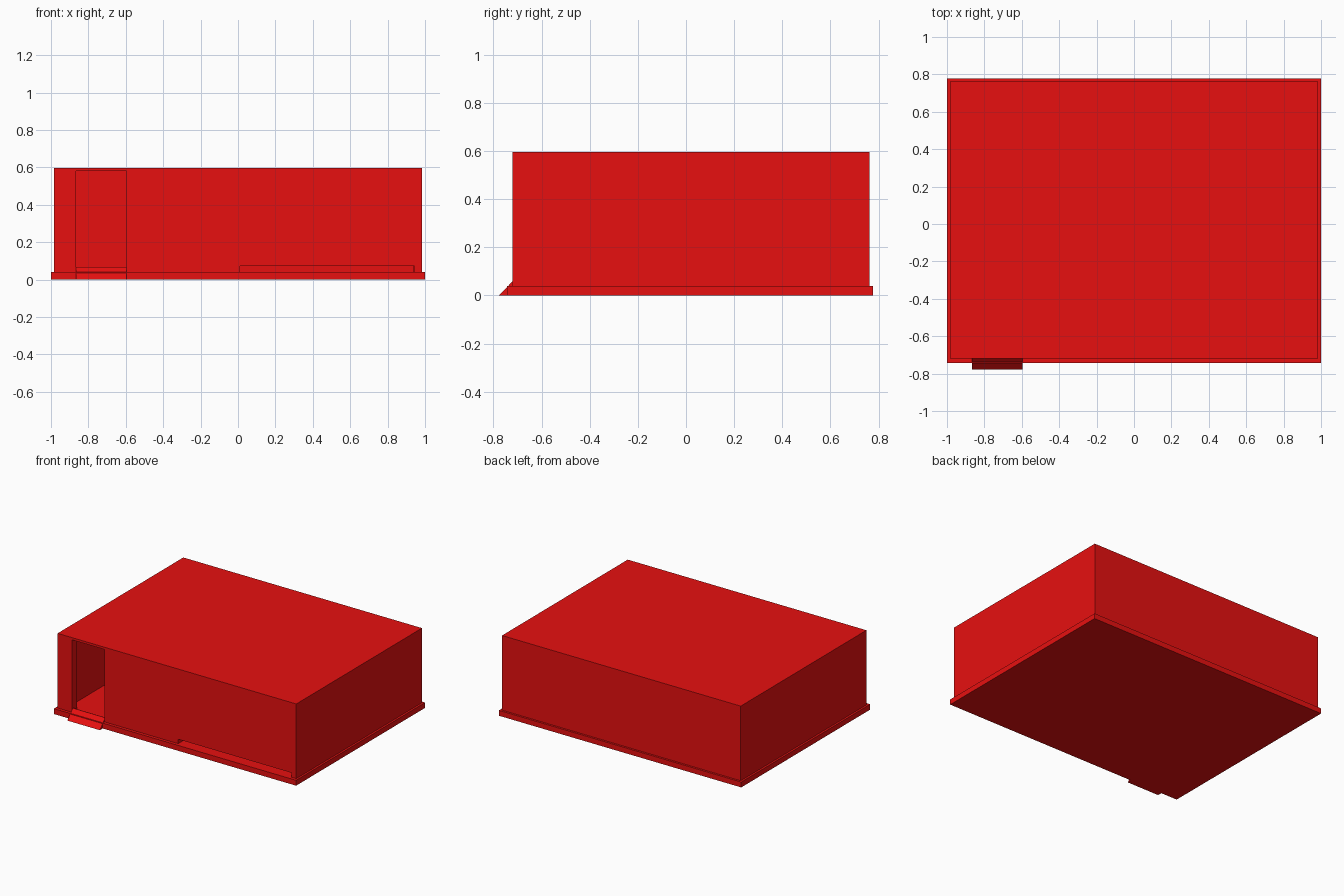
import bpy
import bmesh

default = bpy.data.objects.get("Cube")
if default:
    bpy.data.objects.remove(default, do_unlink=True)

# Single paint colour
red = bpy.data.materials.new("bright_red")
red.use_nodes = True
colour = (0.8, 0.005, 0.005, 1)
red.diffuse_color = colour
red.node_tree.nodes["Principled BSDF"].inputs["Base Color"].default_value = colour


def finish(name, bm):
    bmesh.ops.recalc_face_normals(bm, faces=bm.faces)
    mesh = bpy.data.meshes.new(name)
    bm.to_mesh(mesh)
    bm.free()
    mesh.materials.append(red)
    obj = bpy.data.objects.new(name, mesh)
    bpy.context.scene.collection.objects.link(obj)
    return obj


def box(name, x, y, z):
    """Box from (low, high) pairs along each axis."""
    bm = bmesh.new()
    bmesh.ops.create_cube(bm, size=1)
    for v in bm.verts:
        for i, span in enumerate((x, y, z)):
            v.co[i] = span[1] if v.co[i] > 0 else span[0]
    return finish(name, bm)


def cut(target, cutter):
    """Cut a box out of the target and discard the cutter."""
    cutter.hide_render = True
    mod = target.modifiers.new("cut", "BOOLEAN")
    mod.operation = "DIFFERENCE"
    mod.solver = "EXACT"
    mod.object = cutter
    bpy.context.view_layer.objects.active = target
    bpy.ops.object.modifier_apply(modifier=mod.name)
    bpy.data.objects.remove(cutter, do_unlink=True)


def prism(name, profile, x):
    """Extrude a (y, z) profile along x."""
    bm = bmesh.new()
    face = bm.faces.new([bm.verts.new((x[0], y, z)) for y, z in profile])
    ext = bmesh.ops.extrude_face_region(bm, geom=[face])
    moved = [g for g in ext["geom"] if isinstance(g, bmesh.types.BMVert)]
    bmesh.ops.translate(bm, verts=moved, vec=(x[1] - x[0], 0, 0))
    return finish(name, bm)


FLOOR = 0.04
DOOR_X = (-0.865, -0.597)
FRONT, BACK, WALL = -0.72, 0.762, 0.06

# Foundation slab, also the floor of the room
box("base_slab", (-1, 1), (-0.743, 0.777), (0, FLOOR))

# Hollow building with a doorway and a low slot in the front wall
shell = box("building_shell", (-0.985, 0.985), (FRONT, BACK), (FLOOR, 0.597))
cut(shell, box("room_cutter", (-0.935, 0.935), (FRONT + WALL, BACK - WALL), (-0.1, 0.585)))
cut(shell, box("door_cutter", DOOR_X, (FRONT - 0.1, FRONT + 0.1), (-0.1, 0.58)))
cut(shell, box("slot_cutter", (0.01, 0.945), (FRONT - 0.1, FRONT + 0.1), (-0.1, 0.073)))

# Sloping ramp in front of the doorway
prism("door_ramp", [(-0.777, 0), (-0.712, 0.068), (-0.708, 0.068), (-0.708, 0)], DOOR_X)
